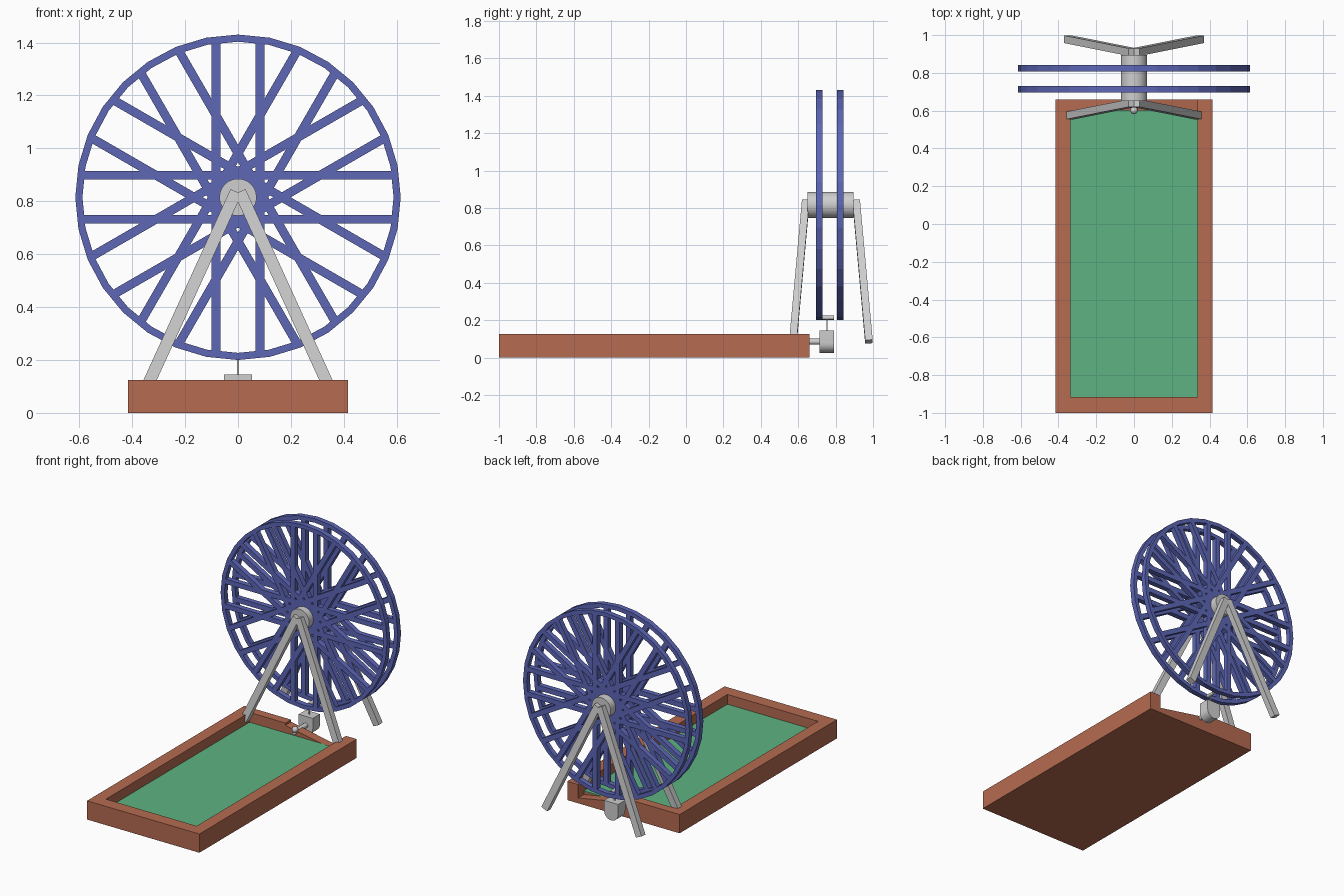
import bpy, bmesh
from math import pi, sin, cos, radians
from mathutils import Vector, Matrix

if "Cube" in bpy.data.objects:
    bpy.data.objects.remove(bpy.data.objects["Cube"])


def material(name, colour):
    m = bpy.data.materials.new(name)
    m.use_nodes = True
    m.diffuse_color = (*colour, 1)
    m.node_tree.nodes["Principled BSDF"].inputs["Base Color"].default_value = (*colour, 1)
    return m


BLUE = material("wheel blue", (0.11, 0.135, 0.47))
GREEN = material("bed green", (0.11, 0.45, 0.22))
BROWN = material("frame brown", (0.46, 0.145, 0.082))
GREY = material("metal grey", (0.62, 0.62, 0.62))


def finish(name, bm, mat, smooth=False):
    bmesh.ops.recalc_face_normals(bm, faces=bm.faces)
    mesh = bpy.data.meshes.new(name)
    bm.to_mesh(mesh)
    bm.free()
    mesh.materials.append(mat)
    ob = bpy.data.objects.new(name, mesh)
    bpy.context.collection.objects.link(ob)
    if smooth:
        bpy.ops.object.select_all(action="DESELECT")
        ob.select_set(True)
        bpy.context.view_layer.objects.active = ob
        bpy.ops.object.shade_smooth_by_angle(angle=radians(30))
    return ob


def add_box(bm, lo, hi, turn=Matrix()):
    lo, hi = Vector(lo), Vector(hi)
    place = Matrix.Translation((lo + hi) / 2) @ Matrix.Diagonal((*(hi - lo), 1))
    bmesh.ops.create_cube(bm, size=1, matrix=turn @ place)


def box(name, lo, hi, mat):
    bm = bmesh.new()
    add_box(bm, lo, hi)
    return finish(name, bm, mat)


def prism(name, outline, y0, y1, mat, smooth=False):
    """Extrude an outline of (x, z) points along y."""
    bm = bmesh.new()
    face = bm.faces.new([bm.verts.new((x, y0, z)) for x, z in outline])
    new = bmesh.ops.extrude_face_region(bm, geom=[face])["geom"]
    bmesh.ops.translate(bm, vec=(0, y1 - y0, 0),
                        verts=[v for v in new if isinstance(v, bmesh.types.BMVert)])
    return finish(name, bm, mat, smooth)


def circle(r, n, cz=0.0, start=0.0, sweep=2 * pi):
    return [(r * cos(start + sweep * i / n), cz + r * sin(start + sweep * i / n))
            for i in range(n)]


# Planter frame: walls, floor and a spill ramp in the back wall
W, IN, TOP, BACK = 0.415, 0.335, 0.125, 0.66
for side, s in (("left", 1), ("right", -1)):
    xs = sorted((s * IN, s * W))
    box(side + "_wall", (xs[0], -1, 0), (xs[1], BACK, TOP), BROWN)
box("front_wall", (-IN, -1, 0), (IN, -0.915, TOP), BROWN)
box("back_wall", (-IN, 0.60, 0), (-0.07, BACK, TOP), BROWN)
prism("spill_ramp", [(-0.07, 0), (IN, 0), (IN, 0.035), (-0.07, 0.11)], 0.60, BACK, BROWN)
box("floor", (-IN, -0.915, 0), (IN, 0.60, 0.055), BROWN)
box("green_bed", (-IN, -0.915, 0.055), (IN, 0.60, 0.06), GREEN)

# Twin wheels: faceted rim with six directions of paired chord bars
CZ, R, RIM, OFF, BAR = 0.815, 0.615, 0.588, 0.083, 0.0165
N = 32
for label, y0, y1 in (("front", 0.695, 0.73), ("back", 0.808, 0.842)):
    bm = bmesh.new()
    rings = [[bm.verts.new((x, y, z)) for x, z in circle(r, N, CZ)]
             for r, y in ((R, y0), (R, y1), (RIM, y1), (RIM, y0))]
    for a in range(4):
        p, q = rings[a], rings[(a + 1) % 4]
        for i in range(N):
            j = (i + 1) % N
            bm.faces.new((p[i], p[j], q[j], q[i]))
    finish(label + "_wheel_rim", bm, BLUE)

    bm = bmesh.new()
    half = (RIM ** 2 - OFF ** 2) ** 0.5 + 0.004
    for k in range(6):
        turn = Matrix.Translation((0, 0, CZ)) @ Matrix.Rotation(k * pi / 6, 4, "Y")
        for s in (1, -1):
            add_box(bm, (-half, y0, s * OFF - BAR), (half, y1, s * OFF + BAR), turn)
    finish(label + "_wheel_spokes", bm, BLUE)

# Hub drum
prism("hub", circle(0.07, 48, CZ), 0.65, 0.895, GREY, smooth=True)

# Splayed support legs, mirrored front to back and side to side
MID = 0.775
for label, d in (("front", -1), ("back", 1)):
    for side, s in (("left", 1), ("right", -1)):
        foot = Vector((s * 0.35, MID + d * 0.203, 0.085))
        head = Vector((s * 0.008, MID + d * 0.135, 0.835))
        axis = (head - foot).normalized()
        across = Vector((0, 1, 0)).cross(axis).normalized()
        depth = axis.cross(across)
        turn = Matrix((across, depth, axis)).transposed().to_4x4()
        bm = bmesh.new()
        add_box(bm, (-0.023, -0.02, 0), (0.023, 0.02, (head - foot).length),
                Matrix.Translation(foot) @ turn)
        finish(f"{label}_{side}_leg", bm, GREY)

# Drive housing under the wheels, with a rounded underside
underside = circle(0.052, 16, 0.077, pi, pi) + [(0.052, 0.077)]
prism("drive_housing", underside + [(0.052, 0.145), (-0.052, 0.145)], 0.715, 0.79, GREY, True)

# Thin rod and friction roller between the wheels
box("drive_rod", (-0.003, 0.75, 0.14), (0.003, 0.756, 0.21), GREY)
prism("drive_roller", circle(0.011, 20, 0.213), 0.73, 0.79, GREY, True)

# Spout from the housing through the back wall
prism("spout", circle(0.016, 20, 0.085), 0.59, 0.72, GREY, True)
bm = bmesh.new()
bmesh.ops.create_uvsphere(bm, u_segments=20, v_segments=12, radius=0.02,
                          matrix=Matrix.Translation((0, 0.602, 0.1)))
finish("spout_knob", bm, GREY, True)
